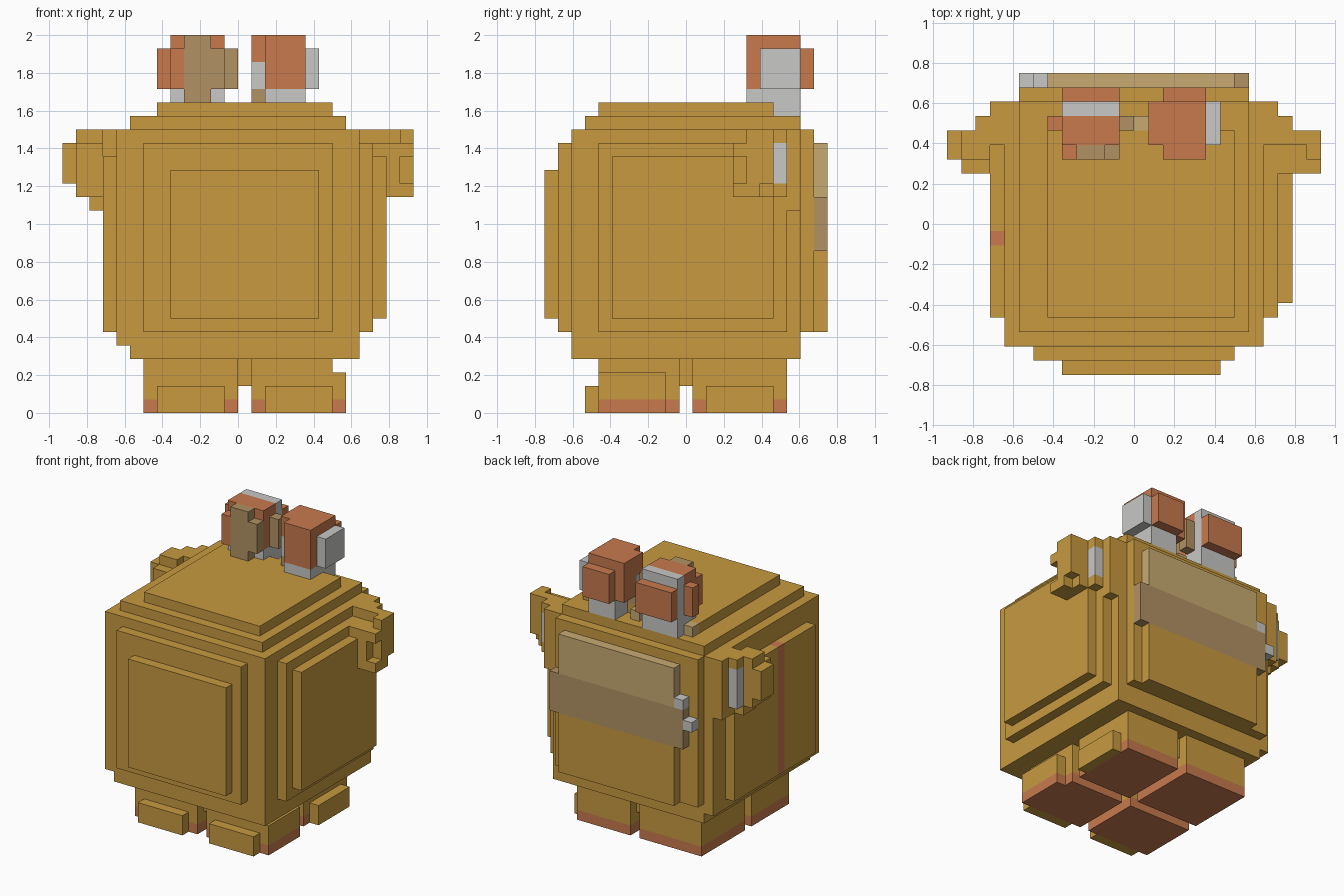
import bpy, bmesh

if "Cube" in bpy.data.objects:
    bpy.data.objects.remove(bpy.data.objects["Cube"])

U = 1 / 14  # one block


def material(name, rgb):
    m = bpy.data.materials.new(name)
    m.diffuse_color = (*rgb, 1)
    m.use_nodes = True
    m.node_tree.nodes["Principled BSDF"].inputs["Base Color"].default_value = m.diffuse_color
    return m


GOLD = material("gold", (0.578, 0.323, 0.051))
CORAL = material("coral", (0.578, 0.195, 0.076))
GREY = material("light_grey", (0.578, 0.578, 0.565))
TAN = material("tan", (0.578, 0.402, 0.168))
BROWN = material("dark_tan", (0.445, 0.287, 0.127))


def part(name, *boxes):
    """One object from boxes (colour, x0, x1, y0, y1, z0, z1), in blocks."""
    bm = bmesh.new()
    mats = []
    for mat, x0, x1, y0, y1, z0, z1 in boxes:
        if mat not in mats:
            mats.append(mat)
        vs = bmesh.ops.create_cube(bm, size=1)["verts"]
        for v in vs:
            v.co = ((x1 if v.co.x > 0 else x0) * U,
                    (y1 if v.co.y > 0 else y0) * U,
                    (z1 if v.co.z > 0 else z0) * U)
        for f in {f for v in vs for f in v.link_faces}:
            f.material_index = mats.index(mat)
    me = bpy.data.meshes.new(name)
    bm.to_mesh(me)
    bm.free()
    for m in mats:
        me.materials.append(m)
    ob = bpy.data.objects.new(name, me)
    bpy.context.collection.objects.link(ob)


# Body core with stepped plates on every side
part("body", (GOLD, -8, 9, -8.5, 8.5, 4, 21))
part("top_plates",
     (GOLD, -8, 8, -7.5, 8.5, 21, 22),
     (GOLD, -6, 7, -6.5, 6.5, 22, 23))
part("rear_plates",
     (GOLD, -7, 7, -9.5, -8.5, 6, 20),
     (GOLD, -5, 6, -10.5, -9.5, 7, 18))
part("right_plates",
     (GOLD, 9, 10, -6.5, 7.5, 6, 20),
     (GOLD, 10, 11, -5.5, 6.5, 7, 19))
part("left_plates",
     (GOLD, -9, -8, -8.5, 8.5, 5, 21),
     (GOLD, -10, -9, -6.5, -1.5, 6, 19),
     (CORAL, -10, -9, -1.5, -0.5, 6, 19),
     (GOLD, -10, -9, -0.5, 6.5, 6, 19))

# Face: layered panel with a broad two-tone band
part("face_panel",
     (GOLD, -8, 8, 8.5, 9.5, 6, 21),
     (GOLD, -6, 7, 9.5, 10.5, 6, 12))
part("muzzle_band",
     (BROWN, -7, 8, 9.5, 10.5, 12, 16),
     (TAN, -6, 7, 9.5, 10.5, 16, 20))
part("tusks",
     (GREY, -7, -6, 9.5, 10.5, 16, 17),
     (GREY, -8, -7, 9.5, 10.5, 14, 15))

# Ears, stepped outwards
part("right_ear",
     (GOLD, 9, 10, 5.5, 8.5, 15, 21),
     (GOLD, 10, 12, 3.5, 6.5, 16, 20),
     (GOLD, 10, 12, 5.5, 6.5, 20, 21),
     (GOLD, 10, 11, 6.5, 7.5, 16, 17),
     (GREY, 10, 11, 6.5, 7.5, 17, 20),
     (GOLD, 10, 11, 6.5, 7.5, 20, 21),
     (GOLD, 12, 13, 3.5, 5.5, 16, 17),
     (GOLD, 12, 13, 4.5, 6.5, 17, 19),
     (GOLD, 12, 13, 3.5, 6.5, 19, 20),
     (GOLD, 12, 13, 4.5, 6.5, 20, 21))
part("left_ear",
     (GOLD, -10, -9, 5.5, 8.5, 15, 21),
     (GOLD, -11, -10, 4.5, 6.5, 15, 16),
     (GOLD, -12, -10, 3.5, 6.5, 16, 20),
     (GOLD, -12, -10, 4.5, 6.5, 20, 21),
     (GREY, -11, -10, 6.5, 7.5, 16, 20),
     (GOLD, -11, -10, 6.5, 7.5, 20, 21),
     (GOLD, -13, -12, 4.5, 6.5, 17, 20))

# Legs with coral soles
for name, x0, x1, y0, y1 in (("rear_left_leg", -7, 0, -6.5, -0.5),
                             ("rear_right_leg", 1, 7, -6.5, -0.5),
                             ("front_left_leg", -7, 0, 0.5, 7.5),
                             ("front_right_leg", 1, 7, 0.5, 7.5)):
    part(name, (CORAL, x0, x1, y0, y1, 0, 1), (GOLD, x0, x1, y0, y1, 1, 4))
part("hip_block", (GOLD, -6, 6, -5.5, 6.5, 2, 3.98))
part("foot_plates",
     (GOLD, -6, -1, -7.5, -6.5, 0, 2),
     (GOLD, 2, 7, -7.5, -6.5, 0, 2),
     (CORAL, 7, 8, -6.5, -1.5, 0, 1),
     (GOLD, 7, 8, -6.5, -1.5, 1, 3),
     (GOLD, 7, 8, 1.5, 6.5, 0, 2))

# Pair of knobs on the head
part("right_knob",
     (GREY, 2, 5, 4.5, 8.5, 22, 24),
     (CORAL, 2, 5, 4.5, 8.5, 24, 28),
     (CORAL, 2, 5, 8.5, 9.5, 24, 27),
     (CORAL, 1, 2, 5.5, 8.5, 26, 28),
     (GREY, 1, 2, 5.5, 6.5, 24, 26),
     (CORAL, 1, 2, 6.5, 8.5, 24, 26),
     (BROWN, 1, 2, 5.5, 6.5, 23, 24),
     (GREY, 5, 6, 5.5, 8.5, 24, 27))
part("left_knob",
     (GREY, -5, -1, 5.5, 8.5, 22, 24),
     (CORAL, -5, -1, 5.5, 7.5, 24, 28),
     (GREY, -5, -1, 7.5, 8.5, 24, 28),
     (CORAL, -5, -1, 8.5, 9.5, 24, 27),
     (CORAL, -6, -5, 6.5, 7.5, 24, 27),
     (CORAL, -5, -4, 4.5, 5.5, 24, 27),
     (BROWN, -4, -2, 4.5, 5.5, 23, 28),
     (BROWN, -2, -1, 4.5, 5.5, 24, 27),
     (BROWN, -1, 0, 6.5, 7.5, 24, 27))
part("knob_links",
     (TAN, 0, 1, 6.5, 7.5, 22, 23),
     (TAN, -6, -5, 6.5, 7.5, 22, 23))
